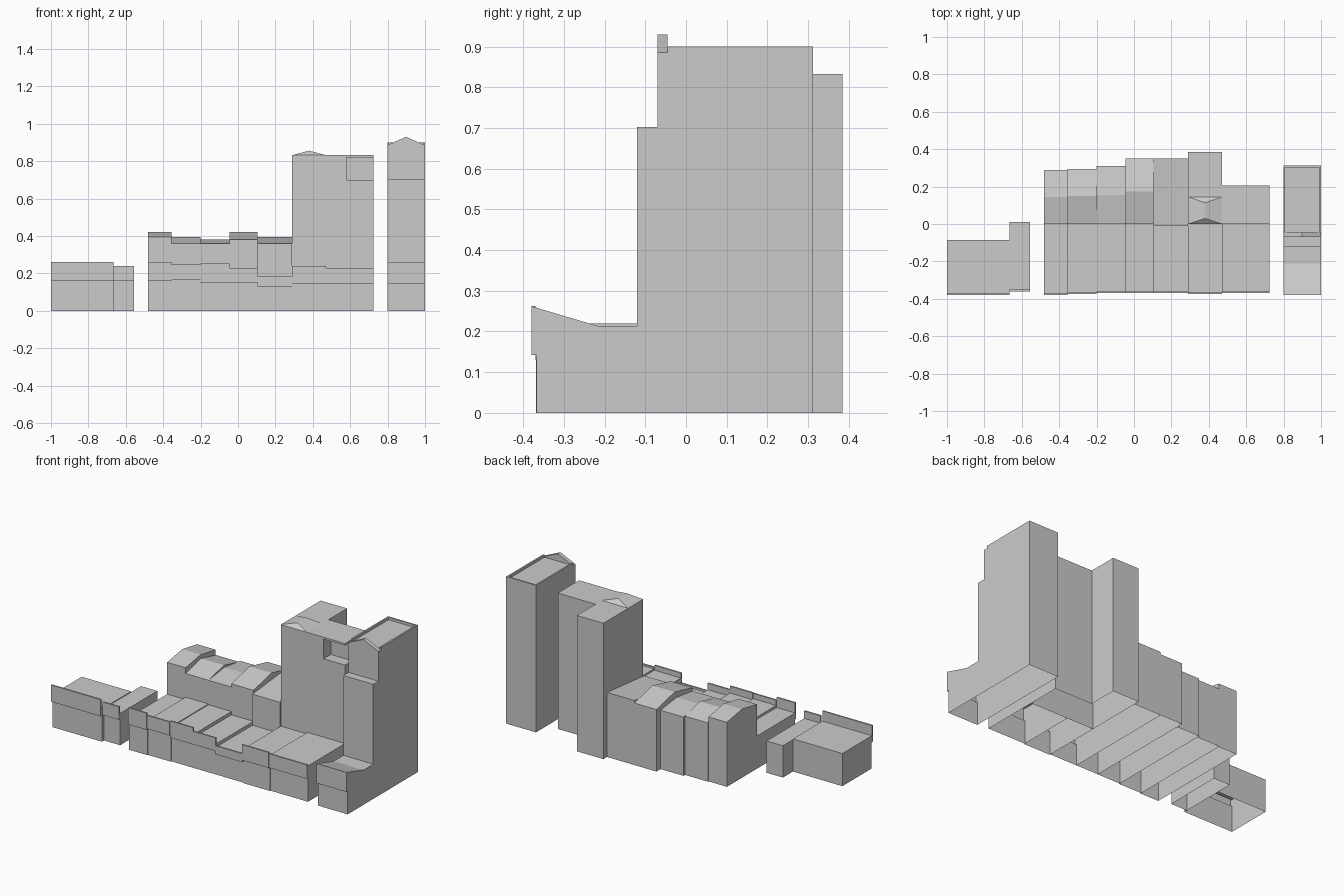
import bpy, bmesh
from mathutils import Vector

if "Cube" in bpy.data.objects:
    bpy.data.objects.remove(bpy.data.objects["Cube"])


def prism(name, pts, lo, hi, axis, open_bottom=True):
    """Extrude a 2D profile along axis: x takes (y,z), y takes (x,z), z takes (x,y)."""
    place = {'x': lambda p, t: (t, p[0], p[1]),
             'y': lambda p, t: (p[0], t, p[1]),
             'z': lambda p, t: (p[0], p[1], t)}[axis]
    bm = bmesh.new()
    face = bm.faces.new([bm.verts.new(place(p, lo)) for p in pts])
    ext = bmesh.ops.extrude_face_region(bm, geom=[face], use_keep_orig=True)
    d = Vector(place((0, 0), hi - lo))
    bmesh.ops.translate(bm, vec=d, verts=[g for g in ext['geom'] if isinstance(g, bmesh.types.BMVert)])
    bmesh.ops.recalc_face_normals(bm, faces=bm.faces)
    me = bpy.data.meshes.new(name)
    bm.to_mesh(me)
    bm.free()
    ob = bpy.data.objects.new(name, me)
    bpy.context.collection.objects.link(ob)
    if open_bottom:
        remove_bottom(ob)
    return ob


def remove_bottom(ob):
    bm = bmesh.new()
    bm.from_mesh(ob.data)
    low = [f for f in bm.faces if all(abs(v.co.z) < 1e-5 for v in f.verts)]
    bmesh.ops.delete(bm, geom=low, context='FACES')
    bm.to_mesh(ob.data)
    bm.free()


def box(name, x0, x1, y0, y1, z0, z1):
    return prism(name, [(x0, y0), (x1, y0), (x1, y1), (x0, y1)], z0, z1, 'z')


def shopfront(front, sign_low, sign_top, roof):
    """Front profile: ground wall, overhanging sign band, thin parapet, flat roof."""
    wall = front + 0.012
    return [(wall, 0), (wall, sign_low), (front, sign_low), (front, sign_top),
            (front + 0.01, sign_top), (front + 0.01, roof)]


# Detached low shops on the left
prism('left_shop', shopfront(-.38, .16, .262, .20) + [(-.085, .20), (-.085, 0)], -1, -.665, 'x')
prism('left_annex', shopfront(-.36, .16, .24, .195) + [(.012, .195), (.012, 0)], -.665, -.555, 'x')

# Terrace: low shop in front, taller pitched house behind
# x0, x1, front, sign bottom, sign top, shop roof, eave, ridge z, ridge y, back
terrace = [
    (-.48, -.355, -.38, .16, .262, .20, .395, .42, .145, .29),
    (-.355, -.20, -.375, .165, .247, .215, .36, .395, .15, .295),
    (-.20, -.045, -.37, .15, .252, .21, .36, .38, .155, .31),
    (-.045, .105, -.37, .15, .23, .19, .38, .42, .175, .35),
]
for i, (x0, x1, f, s0, s1, r, eave, rz, ry, back) in enumerate(terrace):
    prism(f'terrace_house_{i + 1}', shopfront(f, s0, s1, r) +
          [(0, r), (0, eave), (ry, rz), (back, eave), (back, 0)], x0, x1, 'x')
prism('terrace_house_5', shopfront(-.37, .13, .182, .17) +
      [(-.01, .17), (-.01, .36), (.35, .395), (.35, 0)], .105, .29, 'x')

# Shops at the foot of the middle tower
prism('tower_shop_left', shopfront(-.375, .145, .24, .21) + [(0, .21), (0, 0)], .29, .47, 'x')
prism('tower_shop_right', shopfront(-.37, .145, .23, .22) + [(0, .22), (0, 0)], .47, .725, 'x')

# Middle tower, L-shaped plan with a corner loggia cut out
tower = prism('middle_tower', [(.29, 0), (.725, 0), (.725, .205), (.47, .205), (.47, .385), (.29, .385)],
              0, .832, 'z', open_bottom=False)
cutter = box('loggia_cutter', .58, .80, -.1, .07, .70, .82)
cutter.hide_render = True
mod = tower.modifiers.new('loggia', 'BOOLEAN')
mod.operation = 'DIFFERENCE'
mod.solver = 'EXACT'
mod.object = cutter
dg = bpy.context.evaluated_depsgraph_get()
cut_mesh = bpy.data.meshes.new_from_object(tower.evaluated_get(dg))
tower.modifiers.clear()
tower.data = cut_mesh
bpy.data.objects.remove(cutter)
remove_bottom(tower)

# Small hipped cap on the middle tower: gable prism with its ridge ends pulled in
cap = prism('tower_hip_cap', [(.29, .832), (.47, .832), (.38, .856)], 0, .145, 'y')
for v in cap.data.vertices:
    if v.co.z > .85:
        v.co.y = .03 if v.co.y < .07 else .113

# Right tower: stepped front with a sloping shop roof
prism('right_tower', [(-.367, 0), (-.367, .142), (-.38, .142), (-.38, .262), (-.215, .213), (-.12, .213),
                      (-.12, .702), (-.07, .702), (-.07, .885), (.312, .885), (.312, 0)], .798, 1, 'x')
# Roof rim and front pediment
for name, x0, x1, y0, y1 in [('rim_left', .798, .808, -.045, .312), ('rim_right', .99, 1, -.045, .312),
                             ('rim_back', .808, .99, .302, .312)]:
    box(name, x0, x1, y0, y1, .885, .90)
prism('pediment', [(.798, .885), (1, .885), (.899, .93)], -.07, -.045, 'y')
